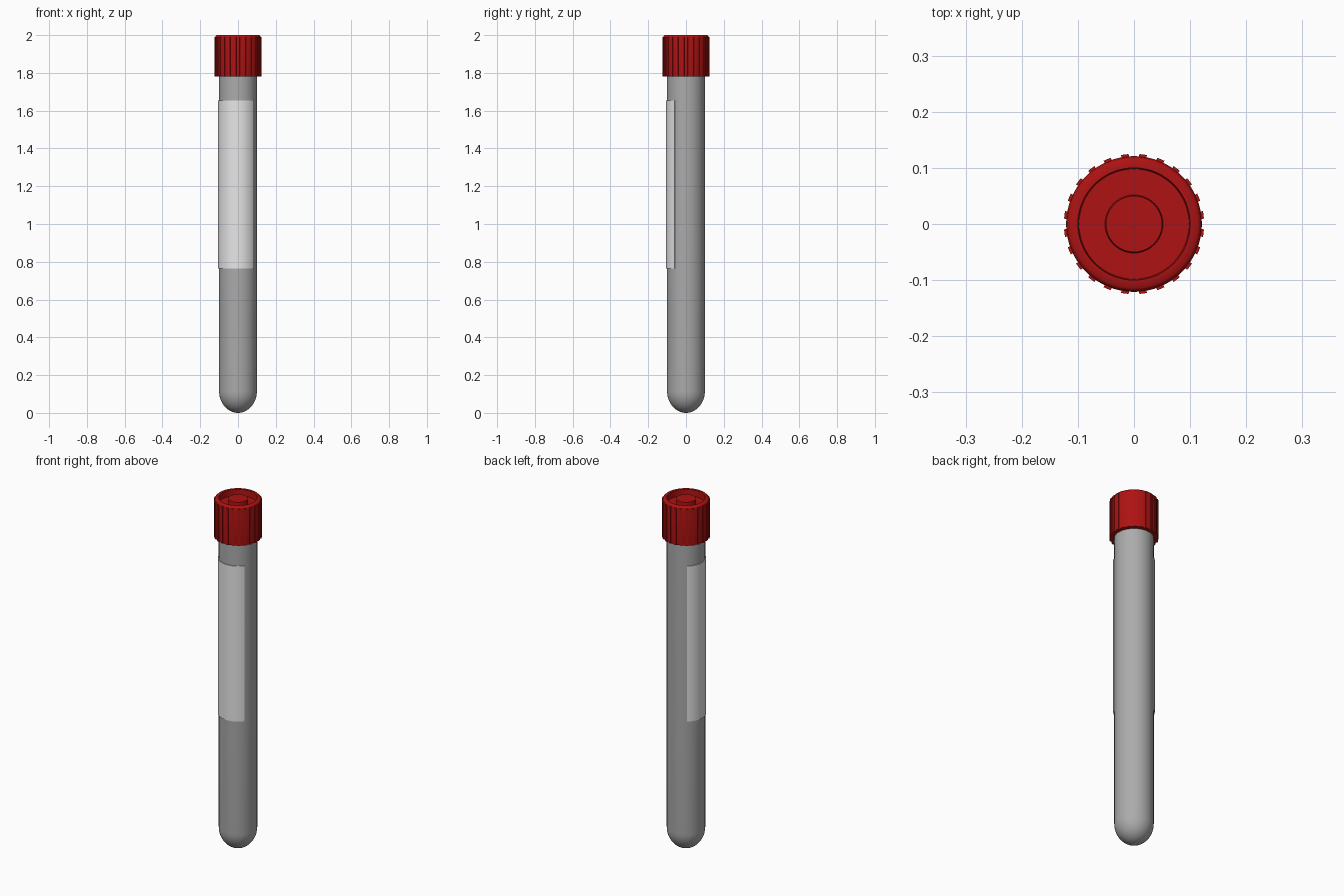
import bpy, bmesh
from math import sin, cos, pi, radians

cube = bpy.data.objects.get("Cube")
if cube:
    bpy.data.objects.remove(cube)


def material(name, colour, roughness=0.5):
    mat = bpy.data.materials.new(name)
    mat.use_nodes = True
    mat.diffuse_color = (*colour, 1)
    bsdf = mat.node_tree.nodes["Principled BSDF"]
    bsdf.inputs["Base Color"].default_value = (*colour, 1)
    bsdf.inputs["Roughness"].default_value = roughness
    return mat


def finish(name, bm, mat, angle=40):
    bmesh.ops.remove_doubles(bm, verts=bm.verts, dist=1e-5)
    bmesh.ops.recalc_face_normals(bm, faces=bm.faces)
    mesh = bpy.data.meshes.new(name)
    bm.to_mesh(mesh)
    bm.free()
    mesh.materials.append(mat)
    obj = bpy.data.objects.new(name, mesh)
    bpy.context.collection.objects.link(obj)
    bpy.ops.object.select_all(action="DESELECT")
    obj.select_set(True)
    bpy.context.view_layer.objects.active = obj
    bpy.ops.object.shade_smooth_by_angle(angle=radians(angle))
    return obj


def lathe(name, profile, mat, steps=64, angle=40):
    """Spin an (r, z) profile a full turn around z."""
    bm = bmesh.new()
    verts = [bm.verts.new((r, 0, z)) for r, z in profile]
    edges = [bm.edges.new(pair) for pair in zip(verts, verts[1:])]
    bmesh.ops.spin(bm, geom=verts + edges, cent=(0, 0, 0), axis=(0, 0, 1),
                   angle=2 * pi, steps=steps)
    return finish(name, bm, mat, angle)


def arc_block(bm, r_in, r_out, z0, z1, start, end, steps):
    """Closed curved slab between two radii, heights and angles."""
    rings = []
    for i in range(steps + 1):
        a = start + (end - start) * i / steps
        rings.append([bm.verts.new((r * cos(a), r * sin(a), z)) for r, z in
                      ((r_in, z0), (r_out, z0), (r_out, z1), (r_in, z1))])
    for p, q in zip(rings, rings[1:]):
        for k in range(4):
            n = (k + 1) % 4
            bm.faces.new((p[k], p[n], q[n], q[k]))
    bm.faces.new(rings[0])
    bm.faces.new(rings[-1])


grey = material("tube grey", (0.41, 0.41, 0.41), 0.3)
white = material("label white", (0.8, 0.8, 0.8))
red = material("cap red", (0.42, 0.006, 0.006))

# Round-bottomed tube, closed inside the cap
R, dome = 0.1, 0.115
bottom = [(R * sin(t * pi / 24), dome - dome * cos(t * pi / 24)) for t in range(13)]
lathe("tube", bottom + [(R, 1.94), (0, 1.94)], grey)

# Paper label wrapped around the front and one side
bm = bmesh.new()
arc_block(bm, 0.099, 0.105, 0.765, 1.655, radians(128), radians(324), 36)
finish("label", bm, white)

# Screw cap with a rounded rim and a sunken top
lathe("cap", [(0.1, 1.78), (0.12, 1.78), (0.121, 1.785), (0.121, 1.985),
              (0.119, 1.995), (0.114, 2.0), (0.1, 2.0), (0.098, 1.965),
              (0.0, 1.965)], red, angle=50)

# Button in the middle of the sunken top
lathe("cap_button", [(0.052, 1.96), (0.05, 1.995), (0, 1.995)], red, steps=48)

# Grip ridges around the cap
bm = bmesh.new()
ridges = 24
for i in range(ridges):
    mid = 2 * pi * (i + 0.5) / ridges
    arc_block(bm, 0.118, 0.125, 1.78, 1.99, mid - 0.055, mid + 0.055, 2)
finish("cap_ridges", bm, red, angle=30)
